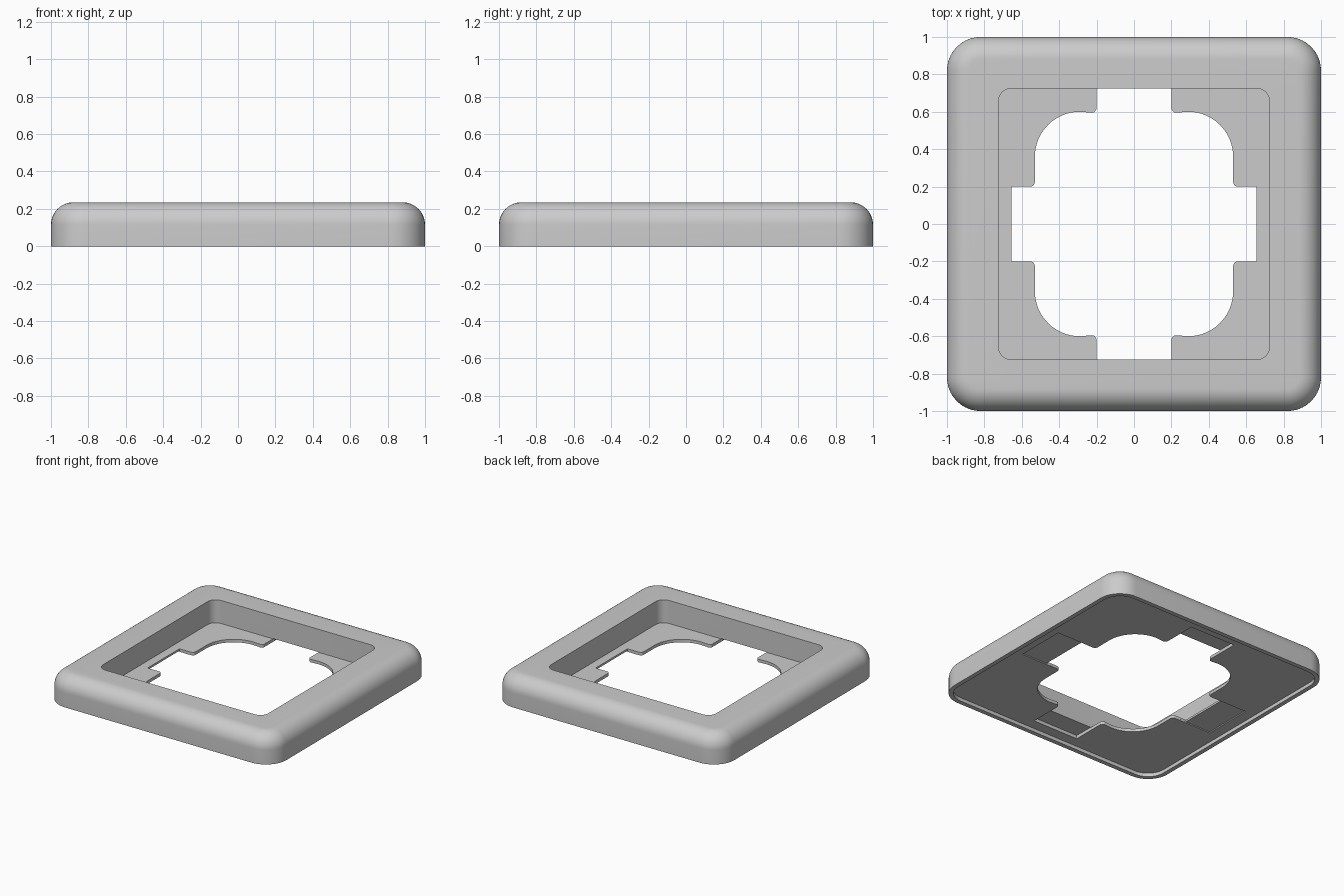
import bpy, bmesh
from math import sin, cos, pi, radians

if "Cube" in bpy.data.objects:
    bpy.data.objects.remove(bpy.data.objects["Cube"])

HEIGHT, FILLET = 0.235, 0.12
PLATE_TOP, PLATE_BOTTOM = 0.052, 0.028

grey = bpy.data.materials.new("light grey plastic")
grey.use_nodes = True
colour = (0.6, 0.6, 0.6, 1)
grey.diffuse_color = colour
grey.node_tree.nodes["Principled BSDF"].inputs["Base Color"].default_value = colour


def arc(cx, cy, r, start, end, n=10):
    angles = [radians(start + (end - start) * i / n) for i in range(n + 1)]
    return [(cx + r * cos(a), cy + r * sin(a)) for a in angles]


def rounded_square(half, r):
    c = half - r
    pts = []
    for k, (sx, sy) in enumerate([(1, 1), (-1, 1), (-1, -1), (1, -1)]):
        pts += arc(sx * c, sy * c, r, 90 * k, 90 * k + 90)
    return pts


def loft(name, sections):
    """Closed solid through a stack of (outline, z) sections."""
    bm = bmesh.new()
    loops = [[bm.verts.new((x, y, z)) for x, y in pts] for pts, z in sections]
    for low, high in zip(loops, loops[1:]):
        for i in range(len(low)):
            j = (i + 1) % len(low)
            bm.faces.new((low[i], low[j], high[j], high[i]))
    bm.faces.new(loops[0][::-1])
    bm.faces.new(loops[-1])
    bmesh.ops.recalc_face_normals(bm, faces=bm.faces)
    mesh = bpy.data.meshes.new(name)
    bm.to_mesh(mesh)
    bm.free()
    mesh.materials.append(grey)
    obj = bpy.data.objects.new(name, mesh)
    bpy.context.collection.objects.link(obj)
    return obj


def prism(name, pts, z0, z1):
    return loft(name, [(pts, z0), (pts, z1)])


def box(name, x0, x1, y0, y1, z1):
    return prism(name, [(x0, y0), (x1, y0), (x1, y1), (x0, y1)], -0.1, z1)


# Outer body with a rounded upper edge
sections = [(rounded_square(1, 0.18), 0)]
for i in range(13):
    a = pi / 2 * i / 12
    inset = FILLET * (1 - cos(a))
    sections.append((rounded_square(1 - inset, 0.18 - inset),
                     HEIGHT - FILLET + FILLET * sin(a)))
frame = loft("cover_frame", sections)

# Square opening above and shallow recess below
cutters = [
    prism("opening_cutter", rounded_square(0.725, 0.07), PLATE_TOP, 0.4),
    prism("recess_cutter", rounded_square(0.965, 0.145), -0.1, PLATE_BOTTOM),
]

# Rounded centre hole with side notches, mirrored from one quadrant
quadrant = ([(0.655, 0.2)] + arc(0.555, 0.225, 0.025, 270, 180, 5)
            + arc(0.29, 0.36, 0.24, 0, 90, 16)
            + arc(0.225, 0.62, 0.025, 270, 180, 5))
half = quadrant + [(-x, y) for x, y in reversed(quadrant)]
hole = half + [(-x, -y) for x, y in half]
cutters.append(prism("hole_cutter", hole, -0.2, 0.1))

# Underside pockets behind the notches
for s in (-1, 1):
    ys = sorted((s * 0.55, s * 0.88))
    cutters.append(box("notch_cutter", -0.2, 0.2, *ys, PLATE_TOP + 0.002))
    xs = sorted((s * 0.6, s * 0.88))
    cutters.append(box("pocket_cutter", *xs, -0.201, 0.201, PLATE_BOTTOM + 0.008))

for cutter in cutters:
    cutter.hide_render = True
    mod = frame.modifiers.new(cutter.name, "BOOLEAN")
    mod.operation = "DIFFERENCE"
    mod.solver = "EXACT"
    mod.object = cutter

# Bake the cuts and remove the cutters
bpy.context.view_layer.update()
graph = bpy.context.evaluated_depsgraph_get()
result = bpy.data.meshes.new_from_object(frame.evaluated_get(graph))
frame.modifiers.clear()
frame.data = result
for cutter in cutters:
    bpy.data.objects.remove(cutter)

bpy.ops.object.select_all(action="DESELECT")
frame.select_set(True)
bpy.context.view_layer.objects.active = frame
bpy.ops.object.shade_smooth_by_angle(angle=radians(30))
